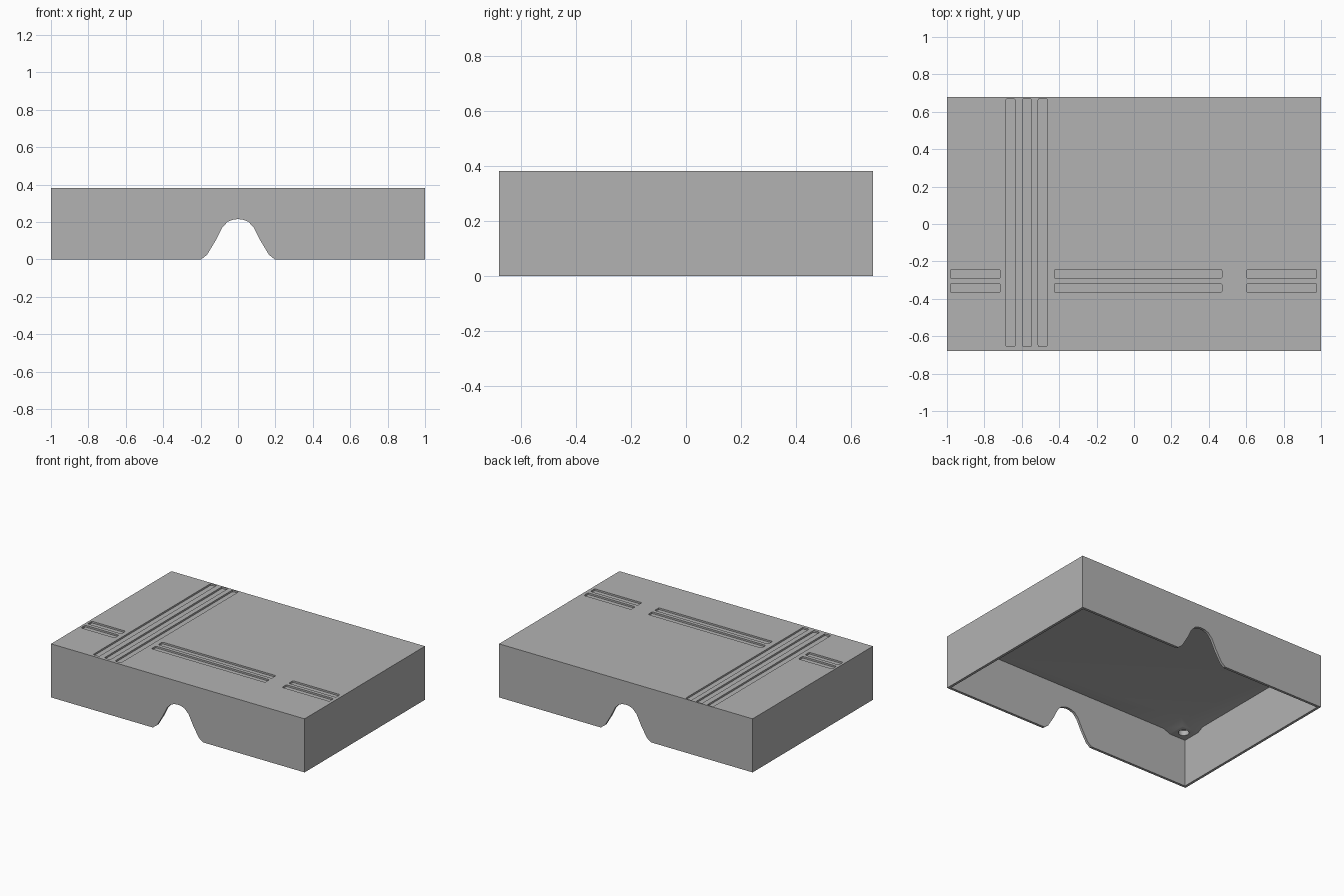
import bpy
import bmesh

W, D, H = 2.0, 1.356, 0.382      # outer size of the lid
WALL = 0.018                     # side wall thickness
CEILING = 0.36                   # height of the underside
GROOVE = 0.012                   # groove depth

cube = bpy.data.objects.get("Cube")
if cube:
    bpy.data.objects.remove(cube, do_unlink=True)

grey = bpy.data.materials.new("plain grey")
grey.use_nodes = True
colour = (0.45, 0.45, 0.45, 1)
grey.diffuse_color = colour
grey.node_tree.nodes["Principled BSDF"].inputs["Base Color"].default_value = colour


def finish(name, bm):
    bmesh.ops.recalc_face_normals(bm, faces=bm.faces)
    mesh = bpy.data.meshes.new(name)
    bm.to_mesh(mesh)
    bm.free()
    mesh.materials.append(grey)
    obj = bpy.data.objects.new(name, mesh)
    bpy.context.collection.objects.link(obj)
    return obj


def loft(name, lower, upper):
    """Closed solid between two matching loops of points."""
    bm = bmesh.new()
    a = [bm.verts.new(p) for p in lower]
    b = [bm.verts.new(p) for p in upper]
    bm.faces.new(a)
    bm.faces.new(b)
    for i in range(len(a)):
        j = (i + 1) % len(a)
        bm.faces.new((a[i], a[j], b[j], b[i]))
    return finish(name, bm)


def rect(x0, x1, y0, y1, z):
    return [(x0, y0, z), (x1, y0, z), (x1, y1, z), (x0, y1, z)]


def box(name, x0, x1, y0, y1, z0, z1):
    return loft(name, rect(x0, x1, y0, y1, z0), rect(x0, x1, y0, y1, z1))


def apply_all(obj):
    bpy.ops.object.select_all(action="DESELECT")
    bpy.context.view_layer.objects.active = obj
    obj.select_set(True)
    for mod in list(obj.modifiers):
        bpy.ops.object.modifier_apply(modifier=mod.name)


def combine(obj, tool, operation):
    mod = obj.modifiers.new(operation, "BOOLEAN")
    mod.operation = operation
    mod.solver = "EXACT"
    mod.object = tool
    apply_all(obj)
    bpy.data.objects.remove(tool, do_unlink=True)


# Hollow lid
lid = box("box_lid", -W / 2, W / 2, -D / 2, D / 2, 0, H)
ix, iy = W / 2 - WALL, D / 2 - WALL
combine(lid, box("cavity", -ix, ix, -iy, iy, -0.1, CEILING), "DIFFERENCE")

# Bell-shaped finger notch through front and back walls
half = [(0.215, -0.1), (0.197, 0), (0.165, 0.025), (0.12, 0.1), (0.085, 0.17),
        (0.055, 0.202), (0.025, 0.213)]
bell = half + [(0, 0.216)] + [(-x, z) for x, z in reversed(half)]
combine(lid, loft("notch", [(x, -D, z) for x, z in bell],
                  [(x, D, z) for x, z in bell]), "DIFFERENCE")

# Corner boss with sloped inner sides and a round socket
x0, y0 = -ix - 0.006, -iy - 0.006
boss = loft("corner_boss",
            rect(x0, -ix + 0.13, y0, -iy + 0.13, CEILING - 0.022),
            rect(x0, -ix + 0.18, y0, -iy + 0.18, CEILING + 0.002))
combine(lid, boss, "UNION")
bpy.ops.mesh.primitive_cylinder_add(vertices=32, radius=0.035, depth=0.1,
                                    location=(-ix + 0.07, -iy + 0.07, H - 0.058))
combine(lid, bpy.context.object, "DIFFERENCE")


# Rounded grooves in the top: three long ones across, rows of pairs along
def groove(x0, x1, y0, y1):
    tool = box("groove", x0, x1, y0, y1, H - GROOVE, H + 0.1)
    bm = bmesh.new()
    bm.from_mesh(tool.data)
    upright = [e for e in bm.edges
               if abs(e.verts[0].co.z - e.verts[1].co.z) > 0.05]
    bmesh.ops.bevel(bm, geom=upright, offset=0.008, segments=3, profile=0.5,
                    affect="EDGES")
    bm.to_mesh(tool.data)
    bm.free()
    combine(lid, tool, "DIFFERENCE")


for x in (-0.66, -0.572, -0.488):
    groove(x - 0.024, x + 0.024, -0.656, 0.67)
for y in (-0.267, -0.342):
    for a, b in ((-0.982, -0.716), (-0.426, 0.47), (0.604, 0.976)):
        groove(a, b, y - 0.024, y + 0.024)

# Single material, smooth curves with sharp edges
lid.data.materials.clear()
lid.data.materials.append(grey)
for face in lid.data.polygons:
    face.material_index = 0
apply_all(lid)
bpy.ops.object.shade_smooth_by_angle()
